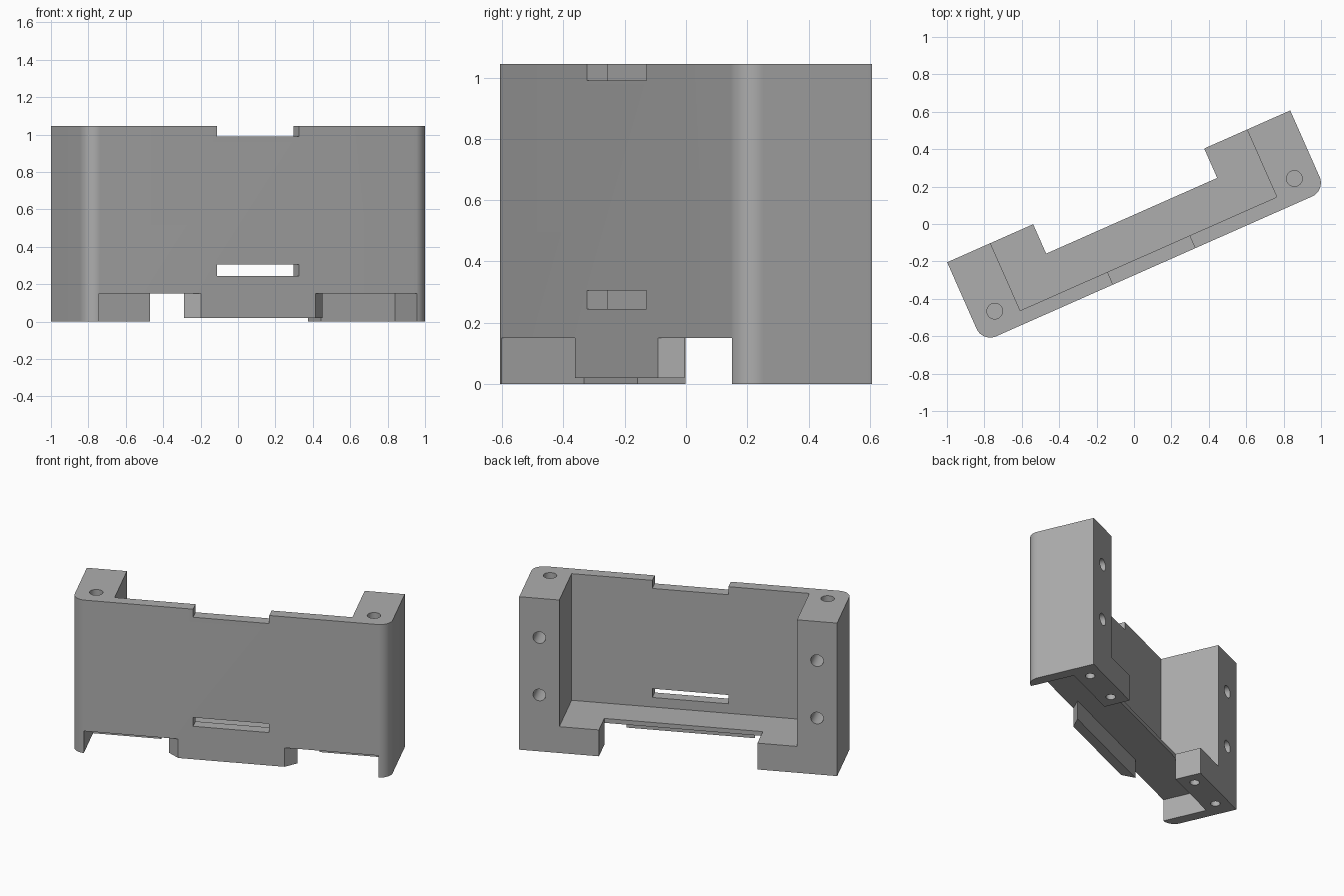
import bpy, bmesh, math
from mathutils import Matrix, Vector

if "Cube" in bpy.data.objects:
    bpy.data.objects.remove(bpy.data.objects["Cube"], do_unlink=True)

HEIGHT, HALF, FRONT, BACK, RADIUS = 1.045, 1.003, -0.246, 0.222, 0.08
FLOOR, RECESS = 0.18, 0.15          # shelf top and underside
WALL, SHELF_BACK = -0.172, 0.05     # inner face of the front wall, shelf rear edge

grey = bpy.data.materials.new("plain grey")
grey.use_nodes = True
grey.diffuse_color = (0.42, 0.42, 0.42, 1)
grey.node_tree.nodes["Principled BSDF"].inputs["Base Color"].default_value = grey.diffuse_color


def prism(name, outline, z0, z1):
    """Extrude an outline in the ground plane from z0 to z1."""
    bm = bmesh.new()
    face = bm.faces.new([bm.verts.new((x, y, z0)) for x, y in outline])
    top = bmesh.ops.extrude_face_region(bm, geom=[face])["geom"]
    bmesh.ops.translate(bm, vec=(0, 0, z1 - z0),
                        verts=[v for v in top if isinstance(v, bmesh.types.BMVert)])
    bmesh.ops.recalc_face_normals(bm, faces=bm.faces)
    mesh = bpy.data.meshes.new(name)
    bm.to_mesh(mesh)
    bm.free()
    obj = bpy.data.objects.new(name, mesh)
    bpy.context.collection.objects.link(obj)
    return obj


def box(name, x, y0, y1, z0, z1):
    return prism(name, [(-x, y0), (x, y0), (x, y1), (-x, y1)], z0, z1)


def drill(name, centre, axis, radius, depth):
    """Round cutter reaching the given depth either side of its centre."""
    bm = bmesh.new()
    turn = Vector((0, 0, 1)).rotation_difference(Vector(axis)).to_matrix().to_4x4()
    bmesh.ops.create_cone(bm, cap_ends=True, segments=32, radius1=radius, radius2=radius,
                          depth=2 * depth, matrix=Matrix.Translation(centre) @ turn)
    mesh = bpy.data.meshes.new(name)
    bm.to_mesh(mesh)
    bm.free()
    obj = bpy.data.objects.new(name, mesh)
    bpy.context.collection.objects.link(obj)
    return obj


def cut(body, cutter):
    """Subtract the cutter for good, then discard it."""
    mod = body.modifiers.new("cut", "BOOLEAN")
    mod.operation, mod.solver, mod.object = "DIFFERENCE", "EXACT", cutter
    bpy.context.view_layer.update()
    graph = bpy.context.evaluated_depsgraph_get()
    mesh = bpy.data.meshes.new_from_object(body.evaluated_get(graph))
    body.modifiers.clear()
    body.data = mesh
    bpy.data.objects.remove(cutter, do_unlink=True)


# Body block with two rounded front corners
outline = [(HALF, BACK), (-HALF, BACK)]
for side, start in ((-1, math.pi), (1, 1.5 * math.pi)):
    for i in range(13):
        a = start + i * math.pi / 24
        outline.append((side * (HALF - RADIUS) + RADIUS * math.cos(a),
                        FRONT + RADIUS + RADIUS * math.sin(a)))
body = prism("mounting_bracket", outline, 0, HEIGHT)

# Cavity between the towers, and the gap between the feet
cut(body, box("cavity", 0.75, WALL, 1, FLOOR, 2))
cut(body, box("foot_gap", 0.5, SHELF_BACK, 1, -1, 0.3))

# Recess under the shelf, leaving a chamfered lip at the front
lip = [(0.335, -1), (0.335, FRONT), (0.405, -0.182)]
recess = [(-0.93, SHELF_BACK), (-0.93, -1)] + [(-x, y) for x, y in lip]
recess += lip[::-1] + [(0.93, -1), (0.93, SHELF_BACK)]
cut(body, prism("recess", recess, -1, RECESS))
cut(body, box("lip_trim", 0.48, -1, 0, -1, 0.02))

# Top notch and lower slot through the front wall
cut(body, box("notch", 0.24, -1, 0, 0.99, 2))
cut(body, box("slot", 0.24, -1, 0, 0.245, 0.305))

# Screw holes: tower tops, tower backs and feet
for s in (-1, 1):
    cut(body, drill("top_hole", (s * 0.876, -0.12, HEIGHT), (0, 0, 1), 0.042, 0.3))
    for z in (0.385, 0.777):
        cut(body, drill("back_hole", (s * 0.876, BACK, z), (0, 1, 0), 0.04, 0.2))
    for x in (0.59, 0.88):
        cut(body, drill("foot_hole", (s * x, 0.137, 0), (0, 0, 1), 0.03, 0.12))

# Turn the bracket, then centre it
mesh = body.data
mesh.transform(Matrix.Rotation(math.radians(23.87), 4, "Z"))
xs = [v.co.x for v in mesh.vertices]
ys = [v.co.y for v in mesh.vertices]
mesh.transform(Matrix.Translation((-(min(xs) + max(xs)) / 2, -(min(ys) + max(ys)) / 2, 0)))
mesh.materials.clear()
mesh.materials.append(grey)
for poly in mesh.polygons:
    poly.material_index = 0

bpy.ops.object.select_all(action="DESELECT")
body.select_set(True)
bpy.context.view_layer.objects.active = body
bpy.ops.object.shade_smooth_by_angle(angle=math.radians(30))
